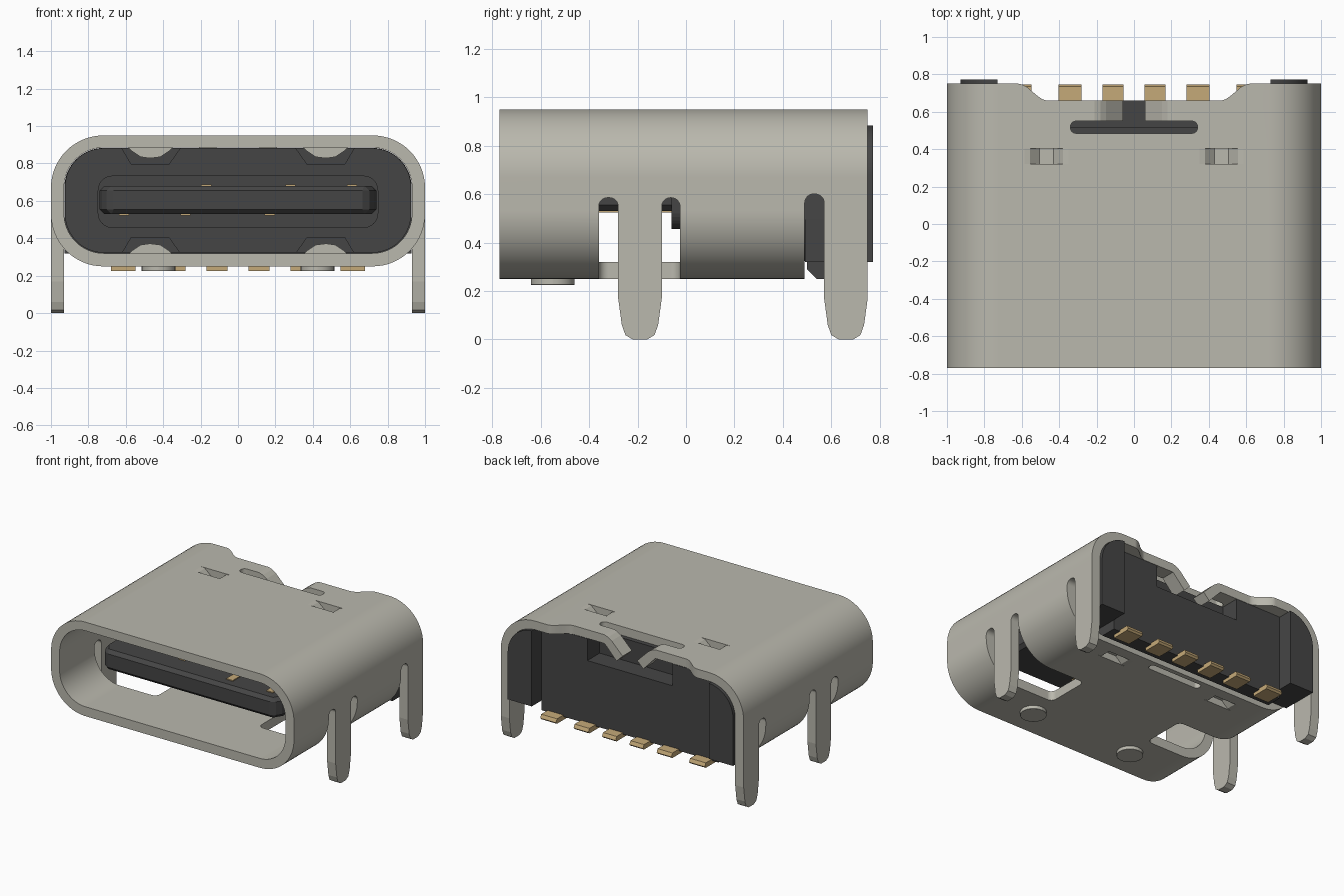
import bpy, bmesh, math

cube = bpy.data.objects.get("Cube")
if cube:
    bpy.data.objects.remove(cube, do_unlink=True)


def material(name, rgb, metallic=0.0):
    m = bpy.data.materials.new(name)
    m.use_nodes = True
    m.diffuse_color = (*rgb, 1)
    m.node_tree.nodes["Principled BSDF"].inputs["Base Color"].default_value = (*rgb, 1)
    return m


STEEL = material("warm grey steel", (0.49, 0.48, 0.42))
PLASTIC = material("black plastic", (0.06, 0.06, 0.06))
GOLD = material("gold contact", (0.56, 0.40, 0.19))
MID = 0.6  # height of the shell's centre line


def prism(name, pts, axis, a, b, mat=None):
    """Extrude a 2D outline along an axis from a to b."""
    place = {"x": lambda u, v: (a, u, v),
             "y": lambda u, v: (u, a, v),
             "z": lambda u, v: (u, v, a)}[axis]
    bm = bmesh.new()
    face = bm.faces.new([bm.verts.new(place(u, v)) for u, v in pts])
    ext = bmesh.ops.extrude_face_region(bm, geom=[face])
    shift = [b - a if k == axis else 0 for k in "xyz"]
    bmesh.ops.translate(bm, vec=shift,
                        verts=[g for g in ext["geom"] if isinstance(g, bmesh.types.BMVert)])
    bmesh.ops.recalc_face_normals(bm, faces=bm.faces)
    me = bpy.data.meshes.new(name)
    bm.to_mesh(me)
    bm.free()
    ob = bpy.data.objects.new(name, me)
    bpy.context.collection.objects.link(ob)
    if mat:
        me.materials.append(mat)
    return ob


def rounded(u0, u1, v0, v1, r, n=16, low=True):
    """Rounded rectangle; low=False leaves the bottom corners square."""
    pts = []
    corners = [(u1 - r, v1 - r), (u0 + r, v1 - r), (u0 + r, v0 + r), (u1 - r, v0 + r)]
    for k, (cu, cv) in enumerate(corners):
        if k > 1 and not low:
            pts.append((u0 if k == 2 else u1, v0))
            continue
        for i in range(n + 1):
            t = math.pi / 2 * (k + i / n)
            pts.append((cu + r * math.cos(t), cv + r * math.sin(t)))
    return pts


def rect(u0, u1, v0, v1):
    return [(u0, v0), (u1, v0), (u1, v1), (u0, v1)]


def activate(ob):
    bpy.ops.object.select_all(action="DESELECT")
    ob.select_set(True)
    bpy.context.view_layer.objects.active = ob


def cut(ob, pts, axis, a, b):
    """Subtract an extruded outline from an object."""
    cutter = prism("cutter", pts, axis, a, b)
    cutter.hide_render = True
    mod = ob.modifiers.new("cut", "BOOLEAN")
    mod.operation, mod.solver, mod.object = "DIFFERENCE", "EXACT", cutter
    activate(ob)
    bpy.ops.object.modifier_apply(modifier=mod.name)
    bpy.data.objects.remove(cutter, do_unlink=True)


def smooth(ob, angle=25):
    activate(ob)
    bpy.ops.object.shade_smooth_by_angle(angle=math.radians(angle))
    mod = ob.modifiers.new("normals", "WEIGHTED_NORMAL")
    mod.keep_sharp = True


def flip(pts):
    return [(u, 2 * MID - v) for u, v in pts]


# Metal shell: rounded tube
shell = prism("shell", rounded(-1, 1, 0.25, 0.95, 0.28), "y", -0.77, 0.75, STEEL)
cut(shell, rounded(-0.93, 0.93, 0.32, 0.885, 0.212), "y", -1, 1)

# Open floor at the rear and leg windows at the sides
cut(shell, rect(0.49, 0.9, 0.1, 0.53), "x", -1.2, 1.2)
for s in (-1, 1):
    u0, u1 = sorted((s * 0.42, s * 1.3))
    cut(shell, rounded(u0, u1, -0.36, -0.025, 0.04, 6), "z", 0.1, 0.53)
for y0, y1, top in ((-0.36, -0.28, 0.585), (-0.10, -0.025, 0.585), (0.49, 0.57, 0.60)):
    cut(shell, rounded(y0, y1, 0.45, top, 0.036, 8), "x", -1.2, 1.2)

# Curved notch in the rear roof edge
curve = [(0.62 - 0.16 * i / 12, 0.75 - 0.045 * (1 - math.cos(math.pi * i / 12)))
         for i in range(13)]
notch = [(0.62, 0.9)] + curve
cut(shell, notch + [(-x, y) for x, y in reversed(notch)], "z", 0.8, 1.1)

# Roof slot, finger gap and floor slot
cut(shell, rounded(-0.34, 0.34, 0.485, 0.55, 0.03, 8), "z", 0.8, 1.1)
cut(shell, rect(-0.21, 0.21, 0.54, 0.9), "z", 0.8, 1.1)
cut(shell, rounded(-0.22, 0.22, 0.40, 0.455, 0.025, 8), "z", 0.1, 0.4)

# Openings for the spring bridges
for s in (-1, 1):
    u0, u1 = sorted((s * 0.35, s * 0.585))
    for z0, z1 in ((0.1, 0.4), (0.8, 1.1)):
        cut(shell, rect(u0, u1, 0.32, 0.405), "z", z0, z1)
smooth(shell)

# Pressed spring bridges, bent fingers, legs and floor bumps
bridge = [(0.35, 0.95), (0.38, 0.945), (0.43, 0.90), (0.505, 0.90), (0.555, 0.945), (0.585, 0.95),
          (0.585, 0.885), (0.565, 0.865), (0.52, 0.835), (0.47, 0.828), (0.415, 0.835),
          (0.37, 0.865), (0.35, 0.885)]
finger = [(0.21, 0.95), (0.18, 0.94), (0.15, 0.92), (0.06, 0.83),
          (0.11, 0.78), (0.19, 0.865), (0.21, 0.885)]
leg = [(-0.28, 0.53), (-0.28, 0.17), (-0.265, 0.06), (-0.25, 0.018), (-0.22, 0),
       (-0.16, 0), (-0.13, 0.018), (-0.115, 0.06), (-0.10, 0.17), (-0.10, 0.53)]
for s, side in ((1, "left"), (-1, "right")):
    arch = [(s * x, z) for x, z in bridge]
    prism(f"top_spring_{side}", arch, "y", 0.32, 0.405, STEEL)
    prism(f"bottom_spring_{side}", flip(arch), "y", 0.32, 0.405, STEEL)
    prism(f"bent_finger_{side}", [(s * x, z) for x, z in finger], "y", 0.55, 0.66, STEEL)
    prism(f"front_leg_{side}", leg, "x", s * 0.93, s, STEEL)
    prism(f"rear_leg_{side}", [(y + 0.85, z) for y, z in leg], "x", s * 0.93, s, STEEL)
    x = s * 0.425
    bump = prism(f"floor_bump_{side}", rounded(x - 0.09, x + 0.09, -0.64, -0.46, 0.0899, 8),
                 "z", 0.225, 0.26, STEEL)
    bev = bump.modifiers.new("soft edge", "BEVEL")
    bev.width, bev.segments = 0.012, 2
    smooth(bump, 40)

# Plastic insert inside the shell, relieved around the springs
insert = prism("insert_front", rounded(-0.925, 0.925, 0.323, 0.882, 0.208), "y", 0.28, 0.51, PLASTIC)
relief = [(0.31, 0.95), (0.31, 0.88), (0.37, 0.795), (0.57, 0.795), (0.62, 0.88), (0.62, 0.95)]
for s in (-1, 1):
    pts = [(s * x, z) for x, z in relief]
    cut(insert, pts, "y", 0.1, 0.46)
    cut(insert, flip(pts), "y", 0.1, 0.46)
smooth(insert)

# Rear block with side ribs and a pocket below the fingers
rear = prism("insert_rear", rounded(-0.928, 0.928, 0.32, 0.883, 0.21, low=False),
             "y", 0.492, 0.772, PLASTIC)
cut(rear, rect(-0.73, 0.73, 0.1, 1.1), "y", 0.66, 0.9)
cut(rear, rect(-0.35, 0.35, 0.72, 1.1), "y", 0.515, 0.9)
smooth(rear)
prism("insert_foot", [(0.5, 0.33), (0.5, 0.29), (0.54, 0.25), (0.66, 0.25), (0.66, 0.33)],
      "x", -0.73, 0.73, PLASTIC)

# Tongue and its thicker root
prism("tongue_root", rounded(-0.75, 0.75, 0.455, 0.735, 0.08, 8), "y", -0.06, 0.3, PLASTIC)
tongue = prism("tongue", [(-0.74, 0), (-0.74, -0.5), (-0.69, -0.58),
                          (0.69, -0.58), (0.74, -0.5), (0.74, 0)], "z", 0.53, 0.68, PLASTIC)
bev = tongue.modifiers.new("chamfer", "BEVEL")
bev.width, bev.segments = 0.025, 1

# Contact strips on the tongue
for x, y in ((-0.17, -0.42), (0.28, -0.5), (0.61, -0.5)):
    prism("upper_contact", rect(x - 0.027, x + 0.027, y, -0.05), "z", 0.678, 0.687, GOLD)
    prism("lower_contact", rect(-x - 0.027, -x + 0.027, y, -0.05), "z", 0.523, 0.532, GOLD)

# Solder tails at the rear
tail = [(0.6, 0.225), (0.735, 0.225), (0.747, 0.237), (0.735, 0.262), (0.6, 0.262)]
for x, w in ((0.613, 0.065), (0.342, 0.061), (0.113, 0.056)):
    for s in (-1, 1):
        prism("solder_tail", tail, "x", s * x - w, s * x + w, GOLD)
